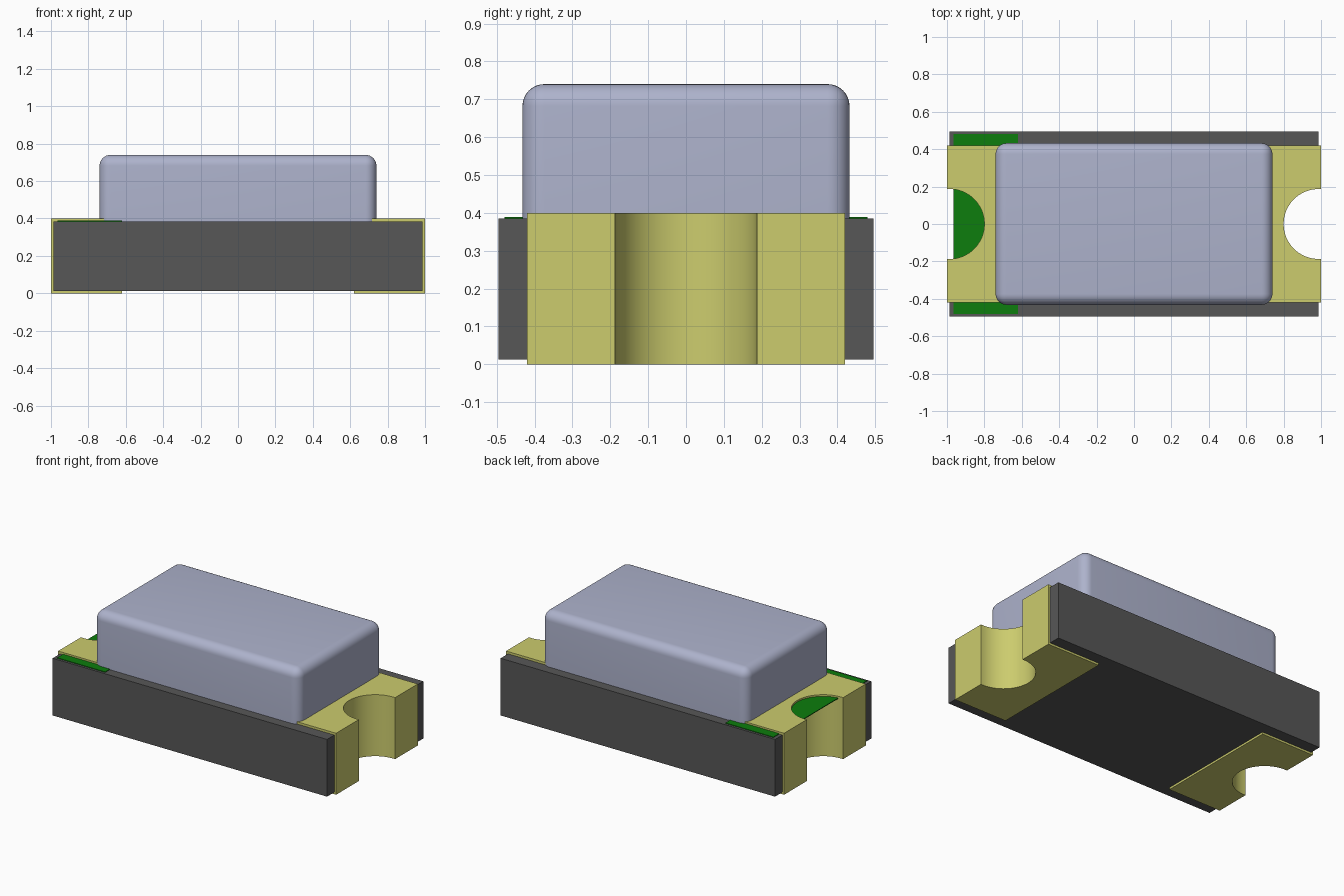
import bpy, bmesh, math

cube = bpy.data.objects.get("Cube")
if cube:
    bpy.data.objects.remove(cube, do_unlink=True)


def material(name, srgb):
    lin = [c / 12.92 if c <= 0.04045 else ((c + 0.055) / 1.055) ** 2.4 for c in srgb]
    m = bpy.data.materials.new(name)
    m.use_nodes = True
    m.diffuse_color = (*lin, 1)
    m.node_tree.nodes["Principled BSDF"].inputs["Base Color"].default_value = (*lin, 1)
    return m


GREY = material("dark grey", (0.34, 0.34, 0.34))
GOLD = material("gold", (0.80, 0.80, 0.43))
GREEN = material("green", (0.05, 0.49, 0.05))
LENS = material("pale blue grey", (0.68, 0.70, 0.80))


def prism(name, outline, z0, z1, mat):
    """Extrude a counter-clockwise outline from z0 to z1."""
    bm = bmesh.new()
    face = bm.faces.new([bm.verts.new((x, y, z0)) for x, y in outline])
    top = bmesh.ops.extrude_face_region(bm, geom=[face])["geom"]
    for v in top:
        if isinstance(v, bmesh.types.BMVert):
            v.co.z = z1
    bmesh.ops.recalc_face_normals(bm, faces=bm.faces)
    me = bpy.data.meshes.new(name)
    bm.to_mesh(me)
    bm.free()
    me.materials.append(mat)
    ob = bpy.data.objects.new(name, me)
    bpy.context.collection.objects.link(ob)
    return ob


def rect(x0, x1, y0, y1):
    return [(x0, y0), (x1, y0), (x1, y1), (x0, y1)]


def notched_end(x_end, half_y, r, centre=0.987, steps=32):
    """Right-hand end of an outline, with a half-round notch cut into it."""
    arc = []
    for i in range(steps + 1):
        a = -math.pi / 2 - math.pi * i / steps
        arc.append((centre + r * math.cos(a), r * math.sin(a)))
    pts = [(x_end, -half_y), (x_end, -r)] + arc + [(x_end, r), (x_end, half_y)]
    return [p for i, p in enumerate(pts) if i == 0 or math.dist(p, pts[i - 1]) > 1e-5]


def smooth(ob):
    bpy.ops.object.select_all(action="DESELECT")
    ob.select_set(True)
    bpy.context.view_layer.objects.active = ob
    bpy.ops.object.shade_smooth_by_angle(angle=math.radians(35))


# Circuit board with a notch at both ends
half = notched_end(0.987, 0.495, 0.20)
board = prism("board", half + [(-x, -y) for x, y in half], 0.013, 0.385, GREY)
smooth(board)

# Metal terminals wrapped around the board ends
right_outline = notched_end(1.0, 0.42, 0.187) + [(0.62, 0.42), (0.62, -0.42)]
for name, s in (("left_terminal", 1), ("right_terminal", -1)):
    ob = prism(name, [(s * x, s * y) for x, y in right_outline], 0.0, 0.40, GOLD)
    cut = ob.modifiers.new("wrap_board", "BOOLEAN")
    cut.operation = "DIFFERENCE"
    cut.solver = "EXACT"
    cut.object = board
    smooth(ob)

# Polarity mark on the board, showing beside one terminal
prism("polarity_mark", rect(-0.965, -0.62, -0.48, 0.48), 0.384, 0.389, GREEN)

# Moulded lens, rounded everywhere except its base
lens = prism("lens", rect(-0.74, 0.74, -0.432, 0.432), 0.384, 0.74, LENS)
bm = bmesh.new()
bm.from_mesh(lens.data)
edges = [e for e in bm.edges if max(v.co.z for v in e.verts) > 0.5]
bmesh.ops.bevel(bm, geom=edges, offset=0.058, segments=8, profile=0.5, affect="EDGES")
bm.to_mesh(lens.data)
bm.free()
smooth(lens)
